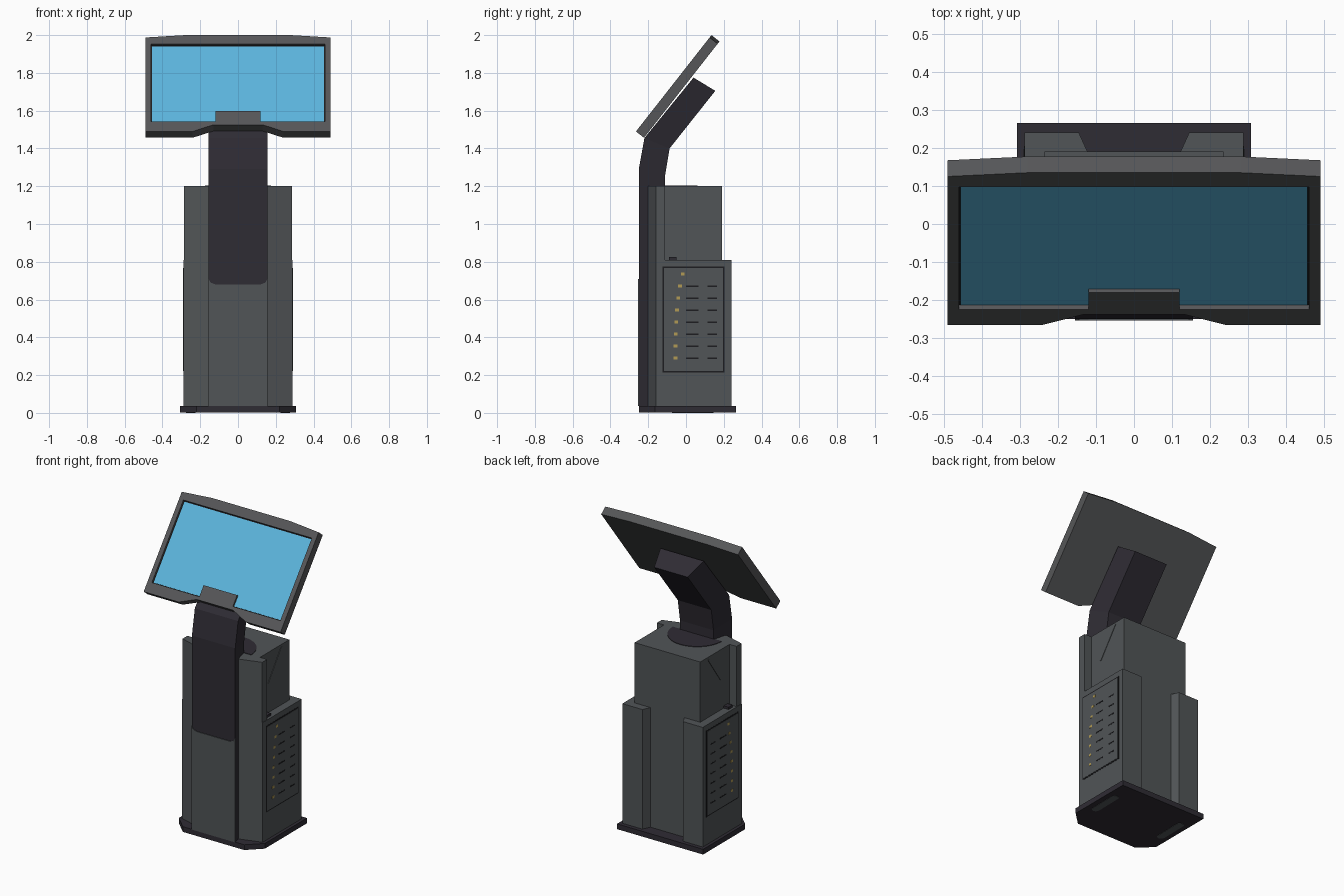
import bpy, bmesh, math
from mathutils import Vector

if "Cube" in bpy.data.objects:
    bpy.data.objects.remove(bpy.data.objects["Cube"])


def material(name, rgb):
    m = bpy.data.materials.new(name)
    m.diffuse_color = (*rgb, 1)
    m.use_nodes = True
    m.node_tree.nodes["Principled BSDF"].inputs["Base Color"].default_value = m.diffuse_color
    return m


BODY = material("body grey", (0.082, 0.090, 0.095))
FRAME = material("frame grey", (0.092, 0.094, 0.098))
DARK = material("arm charcoal", (0.028, 0.025, 0.034))
BLACK = material("groove black", (0.012, 0.012, 0.014))
BLUE = material("screen blue", (0.105, 0.46, 0.72))
GOLD = material("brass", (0.45, 0.33, 0.09))


def finish(name, bm, mat):
    bmesh.ops.recalc_face_normals(bm, faces=bm.faces)
    me = bpy.data.meshes.new(name)
    bm.to_mesh(me)
    bm.free()
    me.materials.append(mat)
    ob = bpy.data.objects.new(name, me)
    bpy.context.collection.objects.link(ob)
    return ob


def add_loft(bm, rings):
    """Closed skin through rings of equal point count."""
    vs = [[bm.verts.new(p) for p in r] for r in rings]
    n = len(vs[0])
    for a, b in zip(vs, vs[1:]):
        for i in range(n):
            j = (i + 1) % n
            bm.faces.new((a[i], a[j], b[j], b[i]))
    bm.faces.new(vs[0])
    bm.faces.new(vs[-1])


def prism(name, pts, t0, t1, mat, place):
    bm = bmesh.new()
    add_loft(bm, [[place(p, q, t) for p, q in pts] for t in (t0, t1)])
    return finish(name, bm, mat)


def sym(half):
    """Mirror a half outline across its first coordinate."""
    return half + [(-p, q) for p, q in reversed(half) if p != 0]


def rect(p0, p1, q0, q1):
    return [(p0, q0), (p1, q0), (p1, q1), (p0, q1)]


def plan(p, q, t):      # outline seen from above
    return Vector((p, q, t))


def front(p, q, t):     # outline seen from the front
    return Vector((p, t, q))


def side(p, q, t):      # outline seen from the right
    return Vector((t, p, q))


def tilted(p, q, t):    # plane of the leaning display, t goes into it
    return Vector((p, -0.265 + 0.617 * q + 0.787 * t, 1.49 + 0.787 * q - 0.617 * t))


# base plate with chamfered front
prism("base_plate", sym([(0.22, -0.25), (0.308, -0.165), (0.308, 0.265)]),
      0.002, 0.036, DARK, plan)

# main body with angled front wings
prism("main_body", sym([(0.155, -0.2), (0.285, -0.16), (0.285, -0.11),
                        (0.235, -0.11), (0.235, 0.19)]), 0.036, 1.2, BODY, plan)

# dark half disc around the arm on top of the body
arc = [(0.175 * math.cos(math.pi * i / 20), -0.115 + 0.175 * math.sin(math.pi * i / 20))
       for i in range(21)]
prism("arm_collar", arc, 1.198, 1.203, DARK, plan)

# bent arm: trapezoid section, front points and back points
path = [((-0.25, 0.036), (-0.11, 0.036)), ((-0.25, 1.29), (-0.11, 1.26)),
        ((-0.22, 1.455), (-0.087, 1.40)), ((0.04, 1.775), (0.155, 1.705))]
bm = bmesh.new()
add_loft(bm, [[(-0.155, *f), (0.155, *f), (0.12, *b), (-0.12, *b)] for f, b in path])
finish("bent_arm", bm, DARK)

# grey cover on the lower front of the column
prism("front_cover", sym([(0.155, 0.036), (0.155, 0.71), (0.145, 0.69), (0.12, 0.68)]),
      -0.254, -0.249, BODY, front)

for s, label in ((1, "right"), (-1, "left")):
    # cabinet on each side
    prism(label + "_cabinet", [(s * x, y) for x, y in (
        (0.2, -0.16), (0.288, -0.16), (0.288, 0.24), (0.145, 0.24), (0.12, 0.185))],
        0.036, 0.81, BODY, plan)
    # door with dark gap
    prism(label + "_door_gap", rect(-0.125, 0.205, 0.215, 0.775),
          s * 0.286, s * 0.289, BLACK, side)
    prism(label + "_door", rect(-0.117, 0.197, 0.223, 0.767),
          s * 0.286, s * 0.2905, BODY, side)
    # vent slots and brass studs
    slots, studs = bmesh.new(), bmesh.new()
    for i in range(8):
        z = 0.29 + 0.0635 * i
        y = -0.055 + 0.038 * (i / 7) ** 3
        todo = [(studs, y - 0.01, y + 0.01, 0.008)]
        if i < 7:
            todo += [(slots, 0.0, 0.065, 0.004), (slots, 0.115, 0.165, 0.004)]
        for b, y0, y1, h in todo:
            add_loft(b, [[side(p, q, t) for p, q in rect(y0, y1, z - h, z + h)]
                         for t in (s * 0.289, s * 0.2915)])
    finish(label + "_vent_slots", slots, BLACK)
    finish(label + "_studs", studs, GOLD)
    # diagonal seam on the upper body
    prism(label + "_seam", [(-0.03, 1.0), (-0.018, 1.0), (0.115, 1.185), (0.103, 1.185)],
          s * 0.233, s * 0.238, BODY, side)
    # small catch on the cabinet ledge
    prism(label + "_catch", rect(-0.09, -0.05, 0.8, 0.825), s * 0.23, s * 0.27, DARK, side)
    # rounded foot strip under the base
    foot = [(s * 0.25 + 0.025 * math.cos(a), (0.12 if a < 3.1 else -0.05) + 0.025 * math.sin(a))
            for a in [math.pi * k / 6 for k in range(12)]]
    prism(label + "_foot_strip", foot, 0.0, 0.004, BODY, plan)

# display housing with a recess cut around the centre tab
housing = prism("display_housing", sym([(0.13, 0.045), (0.24, 0.0), (0.49, 0.0),
                                        (0.49, 0.632), (0.28, 0.648)]),
                0.0, 0.054, FRAME, tilted)
cutter = prism("recess_cutter", sym([(0.12, 0.138), (0.12, 0.066), (0.46, 0.066),
                                     (0.46, 0.588)]), -0.03, 0.016, FRAME, tilted)
cutter.hide_render = True
mod = housing.modifiers.new("recess", "BOOLEAN")
mod.operation = "DIFFERENCE"
mod.solver = "EXACT"
mod.object = cutter
bpy.context.view_layer.objects.active = housing
bpy.ops.object.modifier_apply(modifier="recess")
bpy.data.objects.remove(cutter)

# glowing screen in the recess, with a black rim behind it
prism("screen_rim", rect(-0.46, 0.46, 0.066, 0.588), 0.0145, 0.018, BLACK, tilted)
prism("screen", rect(-0.456, 0.456, 0.07, 0.582), 0.012, 0.017, BLUE, tilted)
